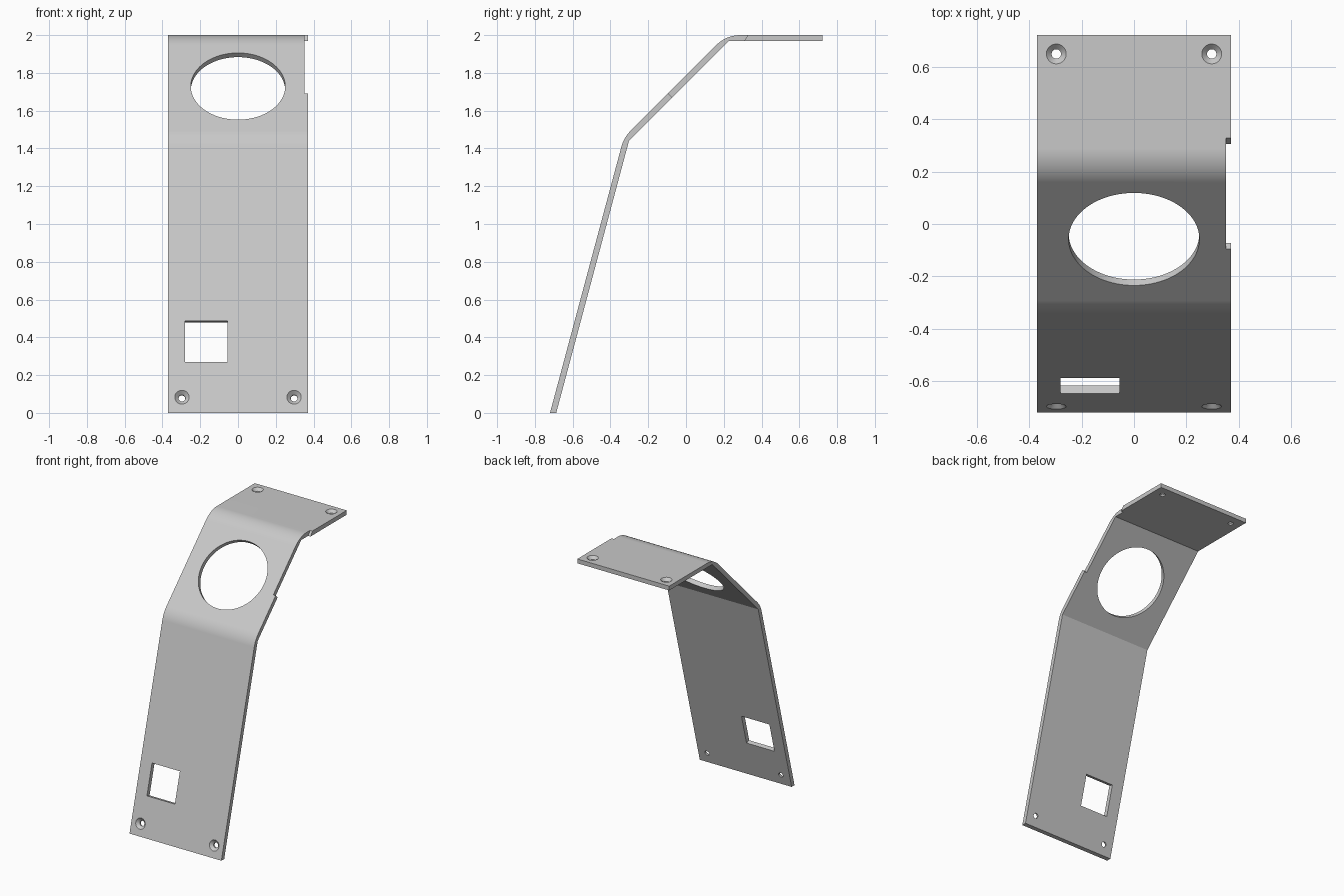
import bpy, bmesh, math
from mathutils import Vector, Matrix

cube = bpy.data.objects.get("Cube")
if cube:
    bpy.data.objects.remove(cube)

HALF_W = 0.37
THICK = 0.0315
LEAN = math.radians(15)
SLOPE = math.radians(45)

metal = bpy.data.materials.new("light_grey_metal")
metal.use_nodes = True
GREY = (0.58, 0.58, 0.58, 1)
metal.diffuse_color = GREY
metal.node_tree.nodes["Principled BSDF"].inputs["Base Color"].default_value = GREY


def add_object(name, bm):
    bmesh.ops.recalc_face_normals(bm, faces=bm.faces)
    mesh = bpy.data.meshes.new(name)
    bm.to_mesh(mesh)
    bm.free()
    mesh.materials.append(metal)
    obj = bpy.data.objects.new(name, mesh)
    bpy.context.collection.objects.link(obj)
    return obj


def extrude_profile(name, points, x0, x1):
    """Extrude a (y, z) outline along x."""
    bm = bmesh.new()
    face = bm.faces.new([bm.verts.new((x0, y, z)) for y, z in points])
    out = bmesh.ops.extrude_face_region(bm, geom=[face])
    verts = [g for g in out["geom"] if isinstance(g, bmesh.types.BMVert)]
    bmesh.ops.translate(bm, verts=verts, vec=(x1 - x0, 0, 0))
    return add_object(name, bm)


def lathe(name, rings, matrix, sides):
    """Closed solid from (radius, height) rings around local z."""
    bm = bmesh.new()
    loops = []
    for r, h in rings:
        loops.append([bm.verts.new((r * math.cos(math.tau * (i + .5) / sides),
                                    r * math.sin(math.tau * (i + .5) / sides), h))
                      for i in range(sides)])
    for a, b in zip(loops, loops[1:]):
        for i in range(sides):
            j = (i + 1) % sides
            bm.faces.new((a[i], a[j], b[j], b[i]))
    bm.faces.new(loops[0])
    bm.faces.new(loops[-1])
    bm.transform(matrix)
    return add_object(name, bm)


def fillet(before, corner, after, radius, steps=12):
    """Rounded corner as arc points."""
    c = Vector(corner)
    u = (Vector(before) - c).normalized()
    v = (Vector(after) - c).normalized()
    half = u.angle(v) / 2
    centre = c + (u + v).normalized() * radius / math.sin(half)
    start = c + u * radius / math.tan(half) - centre
    end = c + v * radius / math.tan(half) - centre
    total = math.pi - 2 * half
    return [centre + (start * math.sin((1 - k / steps) * total)
                      + end * math.sin(k / steps * total)) / math.sin(total)
            for k in range(steps + 1)]


# Bent strip: outer bends are rounded, inner bends are crisp
foot, knee, shoulder, tip = (-0.72, 0), (-0.329, 1.458), (0.213, 2.0), (0.722, 2.0)
outline = [foot, *fillet(foot, knee, shoulder, 0.19),
           *fillet(knee, shoulder, tip, 0.18), tip,
           (0.722, 2 - THICK), (0.226, 2 - THICK), (-0.302, 1.44), (-0.687, 0)]
bracket = extrude_profile("bent_bracket", outline, -HALF_W, HALF_W)


def on_plate(x, y, z, tilt):
    """Frame on the outer face, local z pointing out of it."""
    return Matrix.Translation((x, y, z)) @ Matrix.Rotation(tilt, 4, "X")


lean_tilt = math.pi / 2 - LEAN


def lean_y(z):
    return foot[0] + z * math.tan(LEAN)


cutters = []

# Large round opening in the sloped section
cutters.append(lathe("round_opening_cutter", [(0.25, -0.1), (0.25, 0.1)],
                     on_plate(0, -0.058, 1.729, SLOPE), 96))

# Square window near the foot
cutters.append(lathe("square_window_cutter", [(0.159, -0.1), (0.159, 0.1)],
                     on_plate(-0.168, lean_y(0.379), 0.379, lean_tilt), 4))

# Countersunk screw holes at the foot and on the top flange
screw = [(0.018, -0.1), (0.018, -0.02), (0.038, 0), (0.038, 0.05)]
for x in (-0.297, 0.297):
    cutters.append(lathe("foot_screw_cutter", screw,
                         on_plate(x, lean_y(0.083), 0.083, lean_tilt), 32))
    cutters.append(lathe("flange_screw_cutter", screw,
                         on_plate(x, 0.65, 2.0, 0), 32))

# Shallow notch along the left edge
notch = [(-0.195, 1.792), (0.1, 2.1), (0.4, 2.1), (0.268, 1.915), (0.0, 1.597)]
cutters.append(extrude_profile("edge_notch_cutter", notch, 0.351, 0.45))

# Cut every opening, then discard the cutters
bpy.ops.object.select_all(action="DESELECT")
bpy.context.view_layer.objects.active = bracket
bracket.select_set(True)
for cutter in cutters:
    cutter.hide_render = True
    mod = bracket.modifiers.new("cut", "BOOLEAN")
    mod.operation = "DIFFERENCE"
    mod.solver = "EXACT"
    mod.object = cutter
    bpy.ops.object.modifier_apply(modifier=mod.name)
    bpy.data.objects.remove(cutter)

# Smooth bends and hole walls with flat plates
bpy.ops.object.shade_smooth_by_angle(angle=math.radians(20))
weighted = bracket.modifiers.new("flat_plates", "WEIGHTED_NORMAL")
weighted.keep_sharp = True
